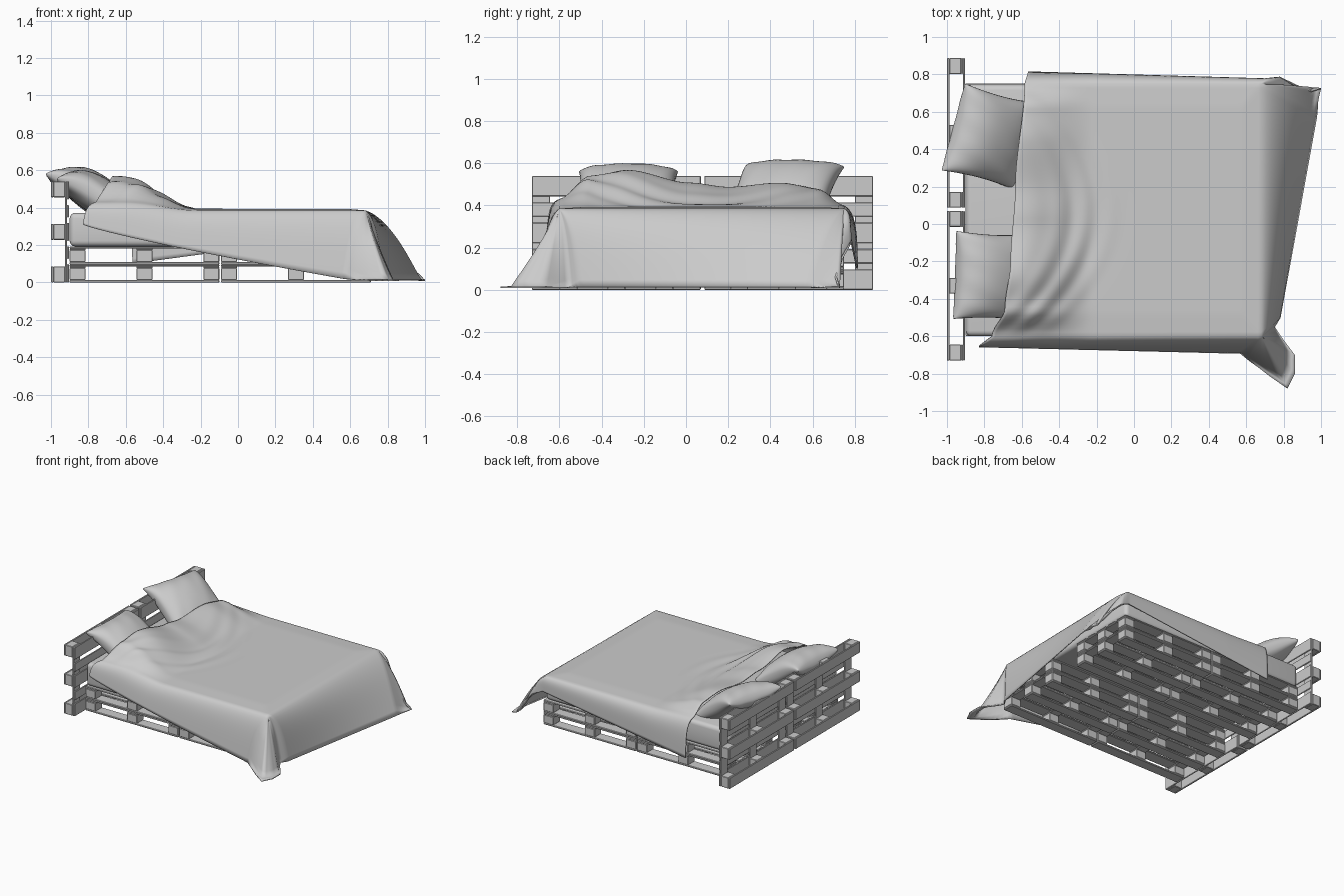
import bpy, bmesh, math
from mathutils import Vector, Matrix

if "Cube" in bpy.data.objects:
    bpy.data.objects.remove(bpy.data.objects["Cube"])


def make_object(name, bm, smooth=False):
    mesh = bpy.data.meshes.new(name)
    bm.to_mesh(mesh)
    bm.free()
    ob = bpy.data.objects.new(name, mesh)
    bpy.context.collection.objects.link(ob)
    if smooth:
        for p in mesh.polygons:
            p.use_smooth = True
    return ob


def add_box(bm, x0, x1, y0, y1, z0, z1):
    m = Matrix.Translation(((x0 + x1) / 2, (y0 + y1) / 2, (z0 + z1) / 2))
    m = m @ Matrix.Diagonal((x1 - x0, y1 - y0, z1 - z0, 1))
    bmesh.ops.create_cube(bm, size=1, matrix=m)


def interp(pts, t):
    """Smooth interpolation in a list of (t, value)."""
    if t <= pts[0][0]:
        return pts[0][1]
    for (a, va), (b, vb) in zip(pts, pts[1:]):
        if t <= b:
            k = (t - a) / (b - a)
            k = k * k * (3 - 2 * k)
            return va + (vb - va) * k
    return pts[-1][1]


def lerp(a, b, t):
    return a + (b - a) * t


# Pallet mesh: runners, blocks, cross boards, deck slats
L, W, H = 0.80, 0.54, 0.096
bm = bmesh.new()
for y0 in (0, (W - 0.085) / 2, W - 0.085):
    add_box(bm, 0, L, y0, y0 + 0.085, 0, 0.013)
    for x0 in (0, (L - 0.085) / 2, L - 0.085):
        add_box(bm, x0, x0 + 0.085, y0, y0 + 0.085, 0.013, 0.076)
for x0 in (0, (L - 0.085) / 2, L - 0.085):
    add_box(bm, x0, x0 + 0.085, 0, W, 0.076, 0.086)
y = 0
for w in (0.097, 0.067, 0.097, 0.067, 0.097):
    add_box(bm, 0, L, y, y + w, 0.086, H)
    y += w + (W - 0.425) / 4
pallet = make_object("base_pallet", bm)
pallet_mesh = pallet.data
bpy.data.objects.remove(pallet)


def place_pallet(name, matrix):
    ob = bpy.data.objects.new(name, pallet_mesh)
    bpy.context.collection.objects.link(ob)
    ob.matrix_world = matrix
    b = ob.modifiers.new("soft_edges", 'BEVEL')
    b.width, b.segments = 0.003, 1


# Base: two layers of four pallets
for z in (0, H):
    for x in (-0.9, -0.09):
        for y in (-0.6, 0.21):
            place_pallet("base_pallet", Matrix.Translation((x, y, z)))

# Headboard: two pallets standing on edge
stand = Matrix(((0, 0, 1, 0), (1, 0, 0, 0), (0, 1, 0, 0), (0, 0, 0, 1)))
for y in (-0.73, 0.087):
    place_pallet("headboard_pallet", Matrix.Translation((-1, y, 0)) @ stand)

# Mattress
bm = bmesh.new()
add_box(bm, -0.9, 0.70, -0.6, 0.745, 0.192, 0.372)
mattress = make_object("mattress", bm, True)
bev = mattress.modifiers.new("round", 'BEVEL')
bev.width, bev.segments = 0.03, 4


# Pillows: cushioned grid with pinched corners and a drooping head end
def pillow(name, loc, size, thick, tilt, turn, phase):
    bm = bmesh.new()
    n = 28
    for side in (1, -1):
        rows = []
        for i in range(n + 1):
            row = []
            for j in range(n + 1):
                u = math.sin(math.pi / 2 * (2 * i / n - 1))
                v = math.sin(math.pi / 2 * (2 * j / n - 1))
                x = u * (1 - 0.06 * (1 - v * v))
                y = v * (1 - 0.06 * (1 - u * u))
                puff = ((1 - u * u) * (1 - v * v)) ** 0.38
                crease = 0.08 * math.sin(11 * v + 4 * u + phase) * puff * (u * u + v * v) / 2
                droop = 0.035 * max(0, -u) ** 3
                row.append(bm.verts.new((x * size[0] / 2, y * size[1] / 2,
                                         side * thick / 2 * puff + thick / 2 * crease - droop)))
            rows.append(row)
        for i in range(n):
            for j in range(n):
                bm.faces.new((rows[i][j], rows[i + 1][j], rows[i + 1][j + 1], rows[i][j + 1]))
    bmesh.ops.remove_doubles(bm, verts=bm.verts, dist=0.0002)
    bmesh.ops.recalc_face_normals(bm, faces=bm.faces)
    ob = make_object(name, bm, True)
    ob.matrix_world = (Matrix.Translation(loc) @ Matrix.Rotation(turn, 4, 'Z')
                       @ Matrix.Rotation(tilt, 4, 'Y'))


pillow("pillow_left", (-0.745, -0.28, 0.462), (0.46, 0.47), 0.2, math.radians(33), math.radians(-2), 0)
pillow("pillow_right", (-0.765, 0.465, 0.475), (0.46, 0.48), 0.2, math.radians(36), math.radians(-15), 2)

# Duvet top surface
HEAD_X = [(-0.6, -0.76), (-0.45, -0.69), (-0.2, -0.66), (0.2, -0.635), (0.75, -0.585)]
HEAD_Z = [(-0.6, 0.43), (-0.45, 0.53), (-0.28, 0.56), (0.02, 0.50), (0.2, 0.48),
          (0.45, 0.50), (0.62, 0.475), (0.75, 0.40)]
TOP = 0.385


def top_point(s, y):
    x = lerp(interp(HEAD_X, y), 0.68, s)
    k = min(1, max(0, (-0.22 - x) / 0.40))
    k = k * k * (3 - 2 * k)
    edge = max(0, min(1, (y + 0.6) / 0.12, (0.75 - y) / 0.12, (0.68 - x) / 0.1))
    d = x + 0.3 + 0.85 * (y - 0.08) ** 2
    fold = 0.008 * math.sin(d * 42) * math.exp(-((d - 0.02) / 0.15) ** 2) * edge
    fold *= 1 if y < 0.1 else max(0.3, 1 - 2 * (y - 0.1))
    return Vector((x, y, TOP - 0.004 + 0.008 * edge + (interp(HEAD_Z, y) - TOP) * k + fold))


NX, NY, NR = 80, 60, 14
bm = bmesh.new()


def add_grid(points):
    rows = [[bm.verts.new(p) for p in row] for row in points]
    for a, b in zip(rows, rows[1:]):
        for i in range(len(a) - 1):
            bm.faces.new((a[i], b[i], b[i + 1], a[i + 1]))


ys = [lerp(-0.6, 0.75, j / NY) for j in range(NY + 1)]
add_grid([[top_point(i / NX, y) for y in ys] for i in range(NX + 1)])

# Duvet skirt: (rim, hem, flap weight) walked around three sides
skirt = []


def corner(rim, pts):
    for i in range(1, 24):
        t = i / 24 * (len(pts) - 1)
        a = min(int(t), len(pts) - 2)
        skirt.append((rim, lerp(Vector(pts[a]), Vector(pts[a + 1]), t - a), math.sin(math.pi * i / 24)))


for i in range(NX + 1):
    s = i / NX
    x = lerp(-0.83, 0.57, s)
    hem = Vector((x, lerp(-0.655, -0.69, s), lerp(0.31, 0.018, s ** 0.85)))
    skirt.append((top_point(s, -0.6), hem, 0))
corner(top_point(1, -0.6), [(0.57, -0.69, 0.018), (0.63, -0.74, 0.014), (0.72, -0.81, 0.012), (0.82, -0.88, 0.012),
                            (0.86, -0.80, 0.012), (0.86, -0.70, 0.012), (0.80, -0.62, 0.012),
                            (0.75, -0.55, 0.012), (0.78, -0.50, 0.012)])
for j in range(NY + 1):
    t = j / NY
    hem = Vector((lerp(0.78, 0.975, t), lerp(-0.50, 0.57, t), 0.012))
    skirt.append((top_point(1, ys[j]), hem, 0))
corner(top_point(1, 0.75), [(0.975, 0.57, 0.012), (0.985, 0.66, 0.012), (1.0, 0.725, 0.012), (0.95, 0.71, 0.06),
                            (0.87, 0.74, 0.15), (0.78, 0.785, 0.23), (0.70, 0.775, 0.27)])
for i in range(NX, -1, -1):
    s = i / NX
    hem = Vector((lerp(-0.565, 0.70, s), lerp(0.812, 0.775, s), lerp(0.10, 0.27, s)))
    skirt.append((top_point(s, 0.75), hem, 0))

rows = []
for r in [k / NR for k in range(NR + 1)]:
    row = []
    for rim, hem, w in skirt:
        d = hem - rim
        k = min(1, 0.055 / max(0.001, d.xy.length))
        f = k * (1 - (1 - r) ** 4) + (1 - k) * r
        if hem.y < 0:
            f = lerp(f, r ** 1.5, 0.8 * w)
        g = min(1, r ** (1.3 - 0.2 * w) * (1 + 0.2 * w))
        row.append(Vector((rim.x + d.x * f, rim.y + d.y * f, rim.z + d.z * g)))
    rows.append(row)
add_grid(rows)
bmesh.ops.remove_doubles(bm, verts=bm.verts, dist=0.0003)
bmesh.ops.recalc_face_normals(bm, faces=bm.faces)
duvet = make_object("duvet", bm, True)
sol = duvet.modifiers.new("thickness", 'SOLIDIFY')
sol.thickness, sol.offset = 0.008, 0
